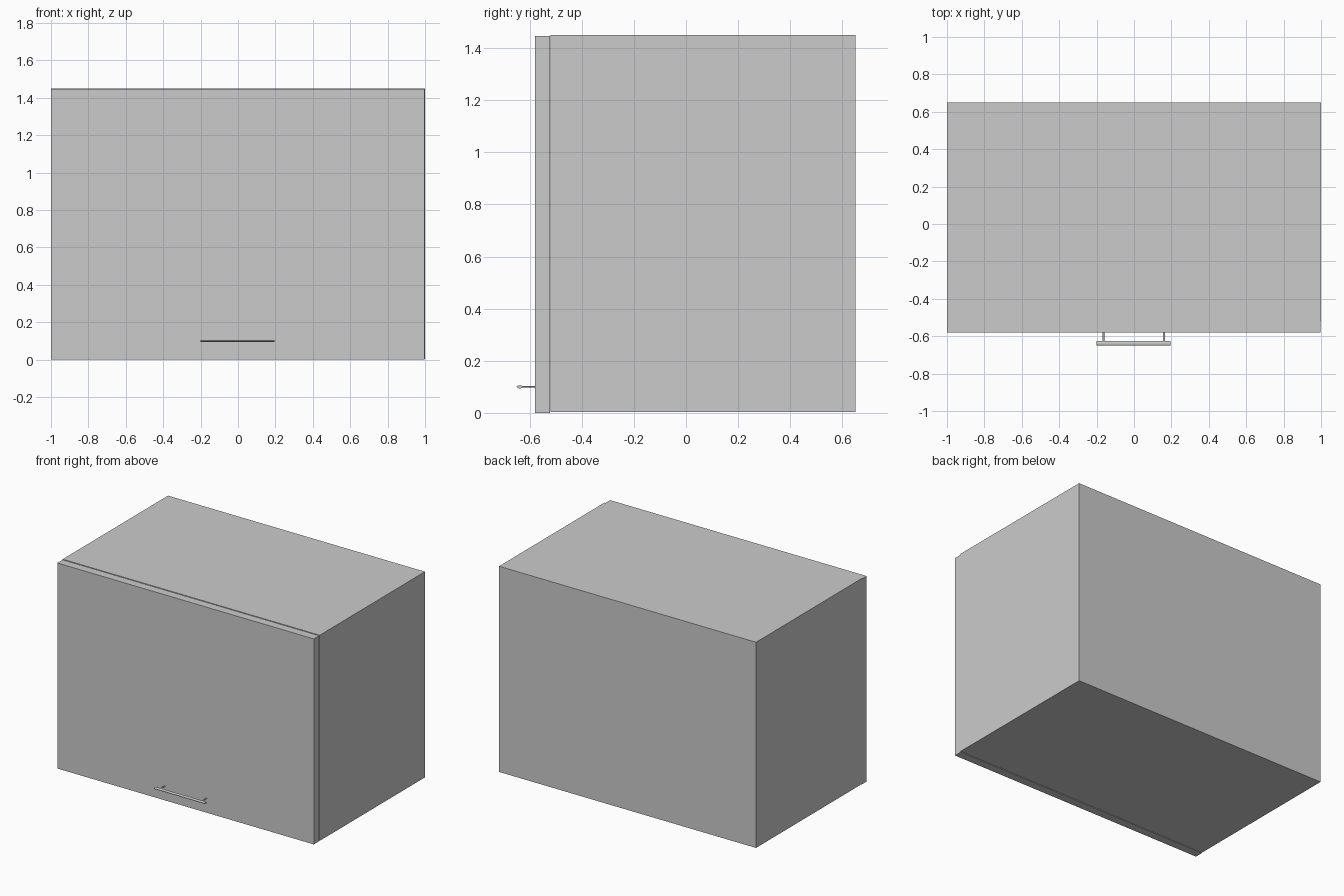
import bpy
from math import pi

if "Cube" in bpy.data.objects:
    bpy.data.objects.remove(bpy.data.objects["Cube"])


def box(name, lo, hi):
    size = [b - a for a, b in zip(lo, hi)]
    mid = [(a + b) / 2 for a, b in zip(lo, hi)]
    bpy.ops.mesh.primitive_cube_add(size=1, location=mid)
    ob = bpy.context.object
    ob.name = name
    ob.scale = size
    bpy.ops.object.transform_apply(location=False, rotation=False, scale=True)
    return ob


def rod(name, radius, length, loc, rot, sides):
    # round rod flattened to an oval, half as tall as it is deep
    bpy.ops.mesh.primitive_cylinder_add(vertices=sides, radius=radius, depth=length,
                                        location=loc, rotation=rot)
    ob = bpy.context.object
    ob.name = name
    bpy.ops.object.transform_apply(location=False, rotation=True, scale=True)
    ob.scale.z = 0.5
    bpy.ops.object.transform_apply(location=False, rotation=False, scale=True)
    bpy.ops.object.shade_smooth_by_angle(angle=pi / 5)
    return ob


# Cabinet body and lift-up door (door slightly smaller, leaving a small reveal)
box("cabinet_body", (-1, -0.52, 0.003), (1, 0.65, 1.45))
box("door", (-1, -0.58, 0), (0.996, -0.522, 1.446))

# Handle: grip bar and two posts, centred on the door
cx, z = -0.002, 0.1
rod("handle_bar", 0.012, 0.395, (cx, -0.638, z), (0, pi / 2, 0), 32)
for side, label in ((-1, "left"), (1, "right")):
    rod("handle_post_" + label, 0.005, 0.06, (cx + side * 0.162, -0.606, z),
        (pi / 2, 0, 0), 24)
